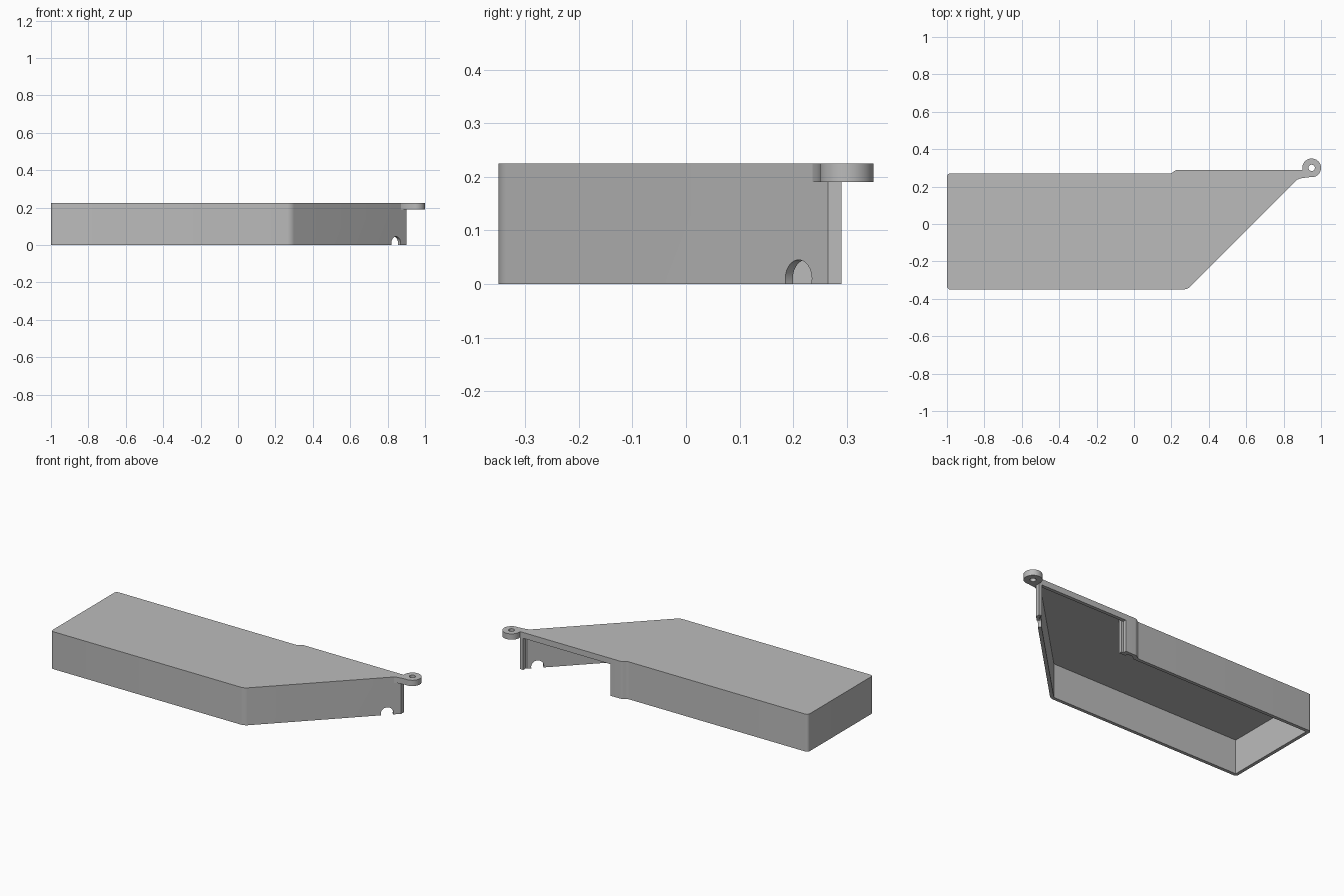
import bpy, bmesh, math
from mathutils import Matrix, Vector

cube = bpy.data.objects.get("Cube")
if cube:
    bpy.data.objects.remove(cube, do_unlink=True)

grey = bpy.data.materials.new("plain_grey")
grey.use_nodes = True
colour = (0.5, 0.5, 0.5, 1)
grey.diffuse_color = colour
grey.node_tree.nodes["Principled BSDF"].inputs["Base Color"].default_value = colour


def finish(name, bm):
    bmesh.ops.recalc_face_normals(bm, faces=bm.faces)
    mesh = bpy.data.meshes.new(name)
    bm.to_mesh(mesh)
    bm.free()
    mesh.materials.append(grey)
    obj = bpy.data.objects.new(name, mesh)
    bpy.context.collection.objects.link(obj)
    return obj


def prism(name, outline, z0, z1, rounding=None):
    """Extrude an outline; rounding maps corner numbers to a bevel size."""
    bm = bmesh.new()
    face = bm.faces.new([bm.verts.new((x, y, z0)) for x, y in outline])
    top = bmesh.ops.extrude_face_region(bm, geom=[face])["geom"]
    for v in top:
        if isinstance(v, bmesh.types.BMVert):
            v.co.z = z1
    for corner, size in (rounding or {}).items():
        spot = Vector(outline[corner])
        edges = [e for e in bm.edges
                 if all((v.co.xy - spot).length < 1e-4 for v in e.verts)]
        bmesh.ops.bevel(bm, geom=edges, offset=size, segments=5,
                        profile=0.5, affect="EDGES")
    return finish(name, bm)


def box(name, x0, x1, y0, y1, z0, z1):
    return prism(name, [(x0, y0), (x1, y0), (x1, y1), (x0, y1)], z0, z1)


def cylinder(name, radius, depth, matrix):
    bm = bmesh.new()
    bmesh.ops.create_cone(bm, cap_ends=True, segments=40, radius1=radius,
                          radius2=radius, depth=depth, matrix=matrix)
    return finish(name, bm)


def cut(target, cutter):
    mod = target.modifiers.new("cut", "BOOLEAN")
    mod.operation, mod.solver, mod.object = "DIFFERENCE", "EXACT", cutter
    bpy.context.view_layer.objects.active = target
    bpy.ops.object.modifier_apply(modifier=mod.name)
    bpy.data.objects.remove(cutter, do_unlink=True)


height = 0.225
lug_base = 0.19

# Cover shell with an open underside
cover = prism("cover_shell",
              [(-1, -0.35), (0.285, -0.35), (0.9, 0.265), (0.9, 0.29),
               (0.225, 0.29), (0.2, 0.27), (-1, 0.27)], 0, height,
              {0: 0.018, 1: 0.02, 4: 0.01, 5: 0.01, 6: 0.018})
cut(cover, prism("cavity_cutter",
                 [(-0.98, -0.33), (0.277, -0.33), (0.876, 0.269),
                  (0.24, 0.269), (0.212, 0.25), (-0.98, 0.25)],
                 -0.05, height - 0.02))

# Opening in the back wall
cut(cover, box("opening_cutter", 0.3, 0.88, 0.266, 0.33, -0.05, lug_base))

# Round cable notch through the slanted wall
axis = Vector((1, -1, 0)).to_track_quat("Z", "Y").to_matrix().to_4x4()
cut(cover, cylinder("notch_cutter", 0.035, 0.08,
                    Matrix.Translation((0.845, 0.21, 0.01)) @ axis))

# Flange beside the opening
flange = box("opening_flange", 0.27, 0.312, 0.25, 0.268, 0.001, height - 0.02)

# Mounting lug with a screw hole
centre, radius = Vector((0.95, 0.3)), 0.05
arc = [math.radians(-100 + 290 * i / 36) for i in range(37)]
lug = prism("mounting_lug",
            [(0.871, 0.236), (0.89, 0.244)]
            + [(centre.x + radius * math.cos(a), centre.y + radius * math.sin(a))
               for a in arc]
            + [(0.9, 0.29), (0.9, 0.265)], lug_base, height)
cut(lug, cylinder("screw_hole_cutter", 0.017, 0.2,
                  Matrix.Translation((centre.x, centre.y, height))))

# Smooth the rounded corners, keep other edges sharp
bpy.ops.object.select_all(action="DESELECT")
for obj in (cover, flange, lug):
    obj.select_set(True)
bpy.context.view_layer.objects.active = cover
bpy.ops.object.shade_smooth_by_angle(angle=math.radians(30))
